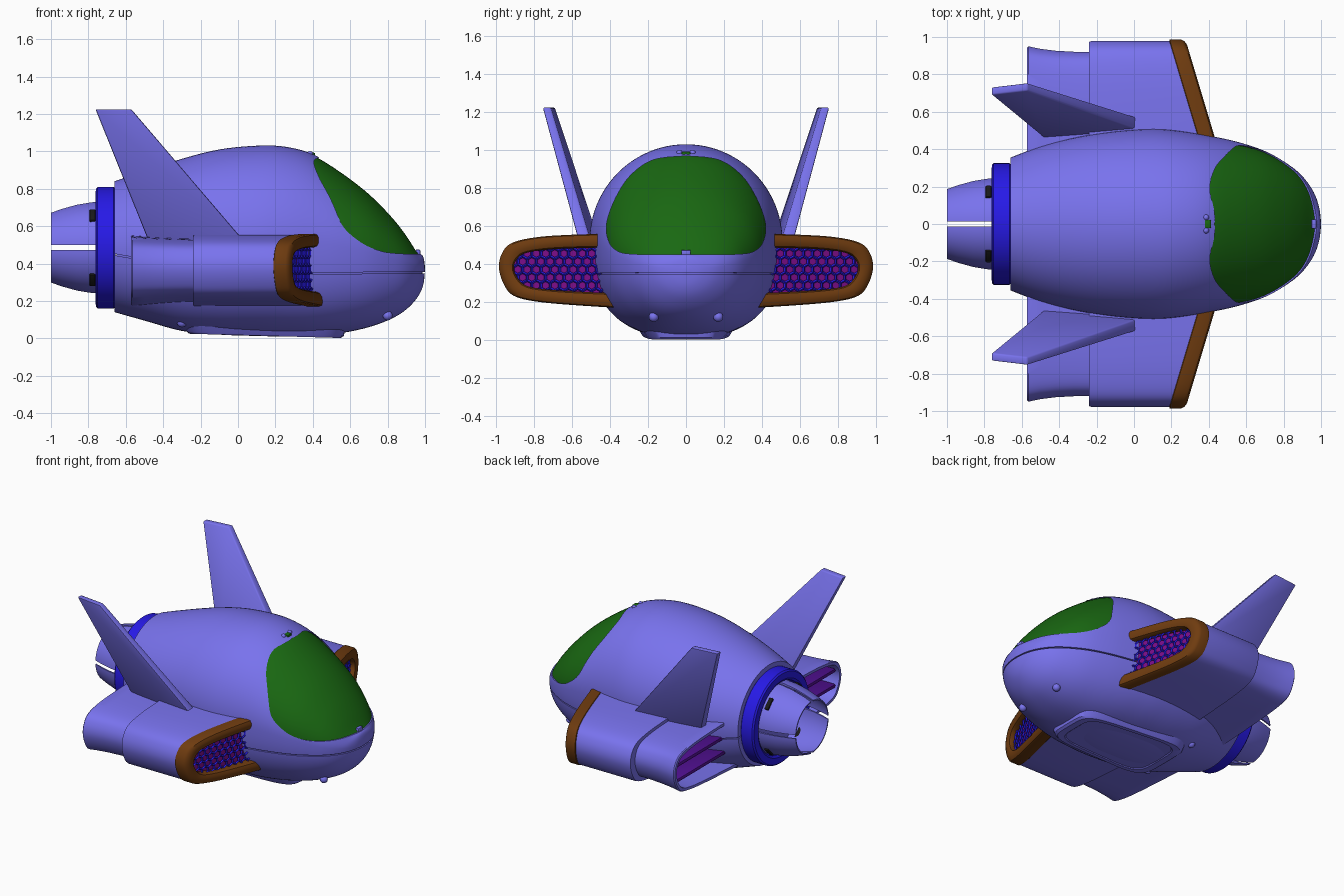
import bpy, bmesh, math
from mathutils import Vector

if "Cube" in bpy.data.objects:
    bpy.data.objects.remove(bpy.data.objects["Cube"])


def material(name, rgb):
    m = bpy.data.materials.new(name)
    m.diffuse_color = (*rgb, 1)
    m.use_nodes = True
    m.node_tree.nodes["Principled BSDF"].inputs["Base Color"].default_value = m.diffuse_color
    return m


LILAC = material("lilac", (.19, .17, .85))
BLUE = material("blue", (.02, .01, .8))
GREEN = material("green", (.01, .14, .006))
BROWN = material("brown", (.16, .045, .005))
PURPLE = material("purple", (.08, .005, .28))
MAGENTA = material("magenta", (.2, .004, .25))
BLACK = material("black", (.01, .01, .01))


def spline(pts, n):
    """Catmull-Rom through points of any dimension."""
    out = []
    for i in range(len(pts) - 1):
        a, b, c, d = (pts[max(0, min(len(pts) - 1, i + k))] for k in (-1, 0, 1, 2))
        for s in range(n):
            t = s / n
            out.append(tuple(q + .5 * t * (r - p + t * (2 * p - 5 * q + 4 * r - w + t * (3 * (q - r) + w - p)))
                             for p, q, r, w in zip(a, b, c, d)))
    return out + [tuple(pts[-1])]


def make(name, bm, mat):
    bmesh.ops.recalc_face_normals(bm, faces=bm.faces)
    me = bpy.data.meshes.new(name)
    bm.to_mesh(me)
    bm.free()
    ob = bpy.data.objects.new(name, me)
    bpy.context.collection.objects.link(ob)
    if mat:
        me.materials.append(mat)
    return ob


def loft(name, rings, mat, caps=(True, True)):
    bm = bmesh.new()
    loops = [[bm.verts.new(p) for p in r] for r in rings]
    n = len(rings[0])
    for a, b in zip(loops, loops[1:]):
        for i in range(n):
            bm.faces.new((a[i], a[(i + 1) % n], b[(i + 1) % n], b[i]))
    if caps[0]:
        bm.faces.new(loops[0])
    if caps[1]:
        bm.faces.new(loops[-1])
    return make(name, bm, mat)


def mod(ob, kind, **kw):
    m = ob.modifiers.new(kind.title(), kind)
    for k, v in kw.items():
        setattr(m, k, v)
    return m


def mirror(ob):
    mod(ob, 'MIRROR', use_axis=(False, True, False), use_mirror_merge=False)


def finish(ob, angle=35):
    """Bake modifiers, then smooth by angle."""
    dg = bpy.context.evaluated_depsgraph_get()
    dg.update()
    ob.data = bpy.data.meshes.new_from_object(ob.evaluated_get(dg))
    ob.modifiers.clear()
    ob.data.shade_smooth()
    ob.data.set_sharp_from_angle(angle=math.radians(angle))


def box(name, c, s, mat, bevel=.006):
    bm = bmesh.new()
    bmesh.ops.create_cube(bm, size=1)
    for v in bm.verts:
        v.co = Vector(c) + Vector(v.co[i] * s[i] for i in range(3))
    ob = make(name, bm, mat)
    mod(ob, 'BEVEL', width=bevel, segments=2)
    return ob


# Hull stations: x, half width, top, bottom, widest height, lower roundness
STATIONS = [(-.66, .355, .84, .14, .49, 2), (-.5, .415, .895, .095, .5, 2.2), (-.3, .465, .96, .04, .51, 2.4),
            (-.1, .495, 1.01, .02, .52, 2.5), (.1, .508, 1.03, .013, .52, 2.5), (.25, .497, 1.025, .01, .52, 2.5),
            (.4, .472, .985, .013, .51, 2.5), (.55, .44, .895, .028, .49, 2.4), (.7, .39, .78, .06, .46, 2.3),
            (.82, .322, .66, .105, .425, 2.2), (.9, .256, .56, .155, .4, 2.1), (.96, .172, .468, .22, .385, 2),
            (.99, .088, .437, .285, .375, 2), (1, .01, .38, .36, .37, 2)]


def hull(name, offset):
    rings = []
    for x, w, zt, zb, zm, e in spline(STATIONS, 5):
        ring = []
        for i in range(96):
            a = math.tau * i / 96
            c, s = math.cos(a), math.sin(a)
            p = 2 / (2 if s > 0 else e)
            y = w * math.copysign(abs(c) ** p, c)
            z = zm + (zt - zm if s > 0 else zm - zb) * math.copysign(abs(s) ** p, s)
            ring.append((x, y, z))
        rings.append(ring)
    ob = loft(name, rings, LILAC)
    if offset:
        mod(ob, 'DISPLACE', strength=offset, mid_level=0)
    return ob


# Cutters: windscreen outline and hull seam
half = spline([(0, .97), (.17, .95), (.29, .87), (.37, .75), (.417, .62), (.41, .53), (.37, .475), (.28, .453), (0, .45)], 5)
outline = half + [(-y, z) for y, z in half[-2:0:-1]]
screen_cut = loft("windscreen_cutter", [[(x, y, z) for y, z in outline] for x in (.3, 1.1)], None)
seam_cut = loft("seam_cutter", [[(x, y, z + d) for y, d in ((-.7, -.004), (.7, -.004), (.7, .004), (-.7, .004))]
                                for x, z in ((-.7, .455), (-.5, .42), (0, .362), (.4, .348), (1.1, .352))], None)

# Fuselage shell, core and windscreen
shell = hull("fuselage", 0)
core = hull("inner_fuselage", -.013)
screen = hull("windscreen", -.007)
screen.data.materials[0] = GREEN
for ob, cut, op in ((shell, screen_cut, 'DIFFERENCE'), (shell, seam_cut, 'DIFFERENCE'), (screen, screen_cut, 'INTERSECT')):
    mod(ob, 'BOOLEAN', object=cut, operation=op, solver='EXACT')
for ob in (shell, core, screen):
    finish(ob)
for cut in (screen_cut, seam_cut):
    bpy.data.objects.remove(cut)

# Belly panel
rings = []
for k, up in ((1.25, .1), (1.04, .012), (1, 0), (.88, 0), (.86, .006)):
    ring = []
    for i in range(48):
        a = math.tau * i / 48
        px, py = (math.copysign(abs(f(a)) ** .4, f(a)) for f in (math.cos, math.sin))
        x = .145 + .405 * px * (k if k < 1.1 else 1.08)
        ring.append((x, .215 * py * k * (1 - .12 * px), max(0, .022 - .04 * (x + .05) + .005) * (k < 5) * .7 + up))
    rings.append(ring)
finish(loft("belly_panel", rings, LILAC))

# Rear collar and nozzle, turned about the x axis
ZC = .485


def polar(x, r, a):
    return (x, r * math.cos(a), ZC + r * math.sin(a))


collar = [(-.655, .2), (-.655, .315), (-.665, .325), (-.75, .325), (-.76, .315), (-.762, .27), (-.752, .255), (-.71, .25)]
finish(loft("rear_collar", [[polar(x, r, math.tau * i / 64) for i in range(64)] for x, r in collar], BLUE, (True, False)))
finish(loft("nozzle_back_plate", [[polar(x, .26, math.tau * i / 64) for i in range(64)] for x in (-.68, -.715)], LILAC))
wall = [(-.7, .248), (-.78, .243), (-.86, .23), (-.94, .208), (-1, .187), (-1, .179), (-.94, .198), (-.86, .219), (-.7, .236)]
for q in range(4):
    mid = math.pi / 4 + q * math.pi / 2
    rings = [[polar(x, r, mid + t / 10 * (math.pi / 4 - math.asin(.013 / r))) for x, r in wall] for t in range(-10, 11)]
    finish(loft("nozzle_petal", rings, LILAC))
    vent = box("nozzle_vent", (0, 0, 0), (.032, .025, .085), BLACK)
    vent.location = polar(-.778, .238, mid)
    vent.rotation_euler.x = mid
    finish(vent)

# Side engine pods
pod = spline([(.2, .565), (.6, .555), (.8, .54), (.92, .51), (.97, .455), (.985, .38), (.96, .295), (.91, .235),
              (.8, .205), (.6, .185), (.2, .16)], 5)


def section(x, sy=1, sz=1, slant=False):
    out = []
    for y, z in pod:
        y, z = .2 + (y - .2) * sy, .37 + (z - .37) * sz
        out.append((x - (.3 * (y - .47) if slant else 0), y, z))
    return out


parts = [
    loft("pod_body", [section(-.24, .97, .95), section(-.24, .985, .98), section(-.23, .99, .985), section(.35, .99, .985, True)], LILAC),
    loft("pod_exhaust_shell", [section(-.22, .918, .87), section(-.32, .918, .88), section(-.42, .925, .9), section(-.5, .938, .92),
                               section(-.565, .955, .94), section(-.572, .945, .92), section(-.572, .92, .82),
                               section(-.565, .915, .8), section(-.3, .9, .78)], LILAC),
    loft("intake_trim", [section(.34, .9, .62, True), section(.405, .9, .62, True), section(.422, .91, .66, True),
                         section(.43, .935, .75, True), section(.43, .965, .88, True), section(.422, .99, .97, True),
                         section(.408, 1, 1, True), section(.345, 1, 1, True), section(.34, .985, .98, True)], BROWN, (False, False)),
    loft("intake_back_plate", [section(.34, .92, .68, True), section(.362, .92, .68, True)], MAGENTA),
    box("exhaust_slat_upper", (-.48, .62, .43), (.16, .56, .028), PURPLE, .012),
    box("exhaust_slat_lower", (-.48, .62, .32), (.16, .56, .028), PURPLE, .012),
]

# Honeycomb intake grille
bm = bmesh.new()
R = .028
for row in range(-3, 4):
    for col in range(12):
        y, z = .4 + (col + .5 * (row % 2)) * R * math.sqrt(3), .372 + row * R * 1.5
        if y > .92 - 1.5 * max(0, abs(z - .372) - .07):
            continue
        cell = []
        for k in range(6):
            a = math.pi / 6 + k * math.pi / 3
            cy = y + R * math.cos(a)
            cell.append(bm.verts.new((.385 - .3 * (cy - .47), cy, z + R * math.sin(a))))
        bm.faces.new(cell)
bmesh.ops.remove_doubles(bm, verts=bm.verts, dist=.002)
grille = make("intake_grille", bm, BLUE)
mod(grille, 'WIREFRAME', thickness=.015, use_boundary=True)
parts.append(grille)

# Canted tail fins
fin = loft("tail_fin", [[(.05, .495, .5), (.05, .56, .5), (-.47, .51, .5), (-.47, .45, .5)],
                        [(-.57, .712, 1.225), (-.57, .755, 1.225), (-.762, .732, 1.225), (-.762, .69, 1.225)]], LILAC)
mod(fin, 'BEVEL', width=.008, segments=2)
parts.append(fin)


# Screw studs and hinge knuckles
def ball(name, c, r):
    bm = bmesh.new()
    bmesh.ops.create_uvsphere(bm, u_segments=16, v_segments=10, radius=r)
    bmesh.ops.translate(bm, verts=bm.verts, vec=c)
    return make(name, bm, LILAC)


parts += [ball("front_stud", (.8, .17, .122), .026), ball("rear_stud", (-.3, .22, .085), .026),
          ball("hinge_knuckle", (.385, .035, .985), .016)]
for ob in parts:
    mirror(ob)
    finish(ob)

# Windscreen hinge and latch
finish(box("windscreen_hinge", (.39, 0, .975), (.045, .045, .035), GREEN))
finish(box("windscreen_latch", (.962, 0, .46), (.025, .05, .03), LILAC))
